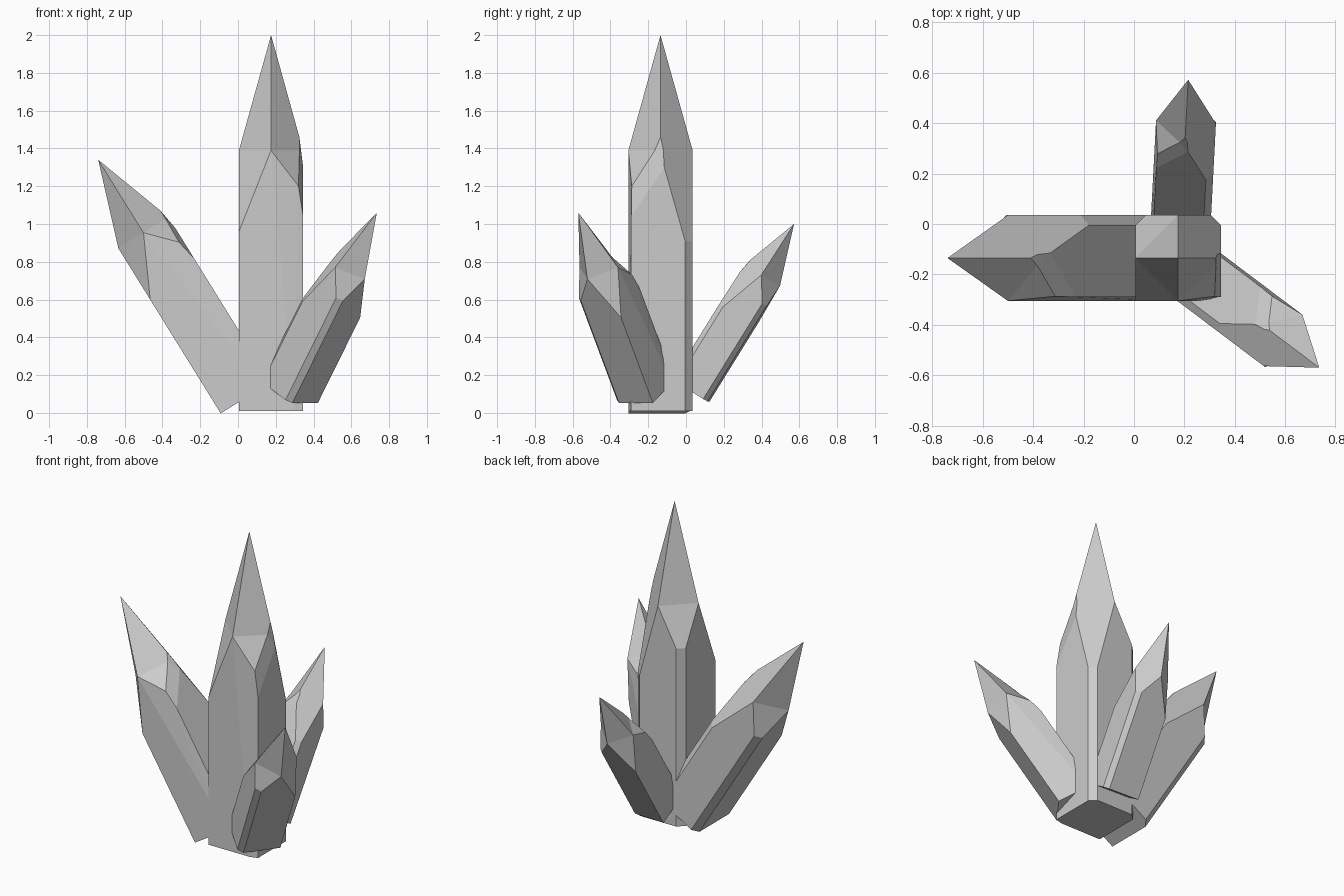
import bpy, bmesh
from math import radians
from mathutils import Matrix

if "Cube" in bpy.data.objects:
    bpy.data.objects.remove(bpy.data.objects["Cube"])

H = 1.99  # height of the unscaled crystal

# Tip, shoulder and ridge points around the crystal axis
POINTS = {
    "tip": (0, 0, H),
    "F": (0, -.17, 1.38), "L": (-.17, 0, 1.38), "K": (0, .17, 1.38),
    "R": (.15, 0, 1.45), "R2": (.155, .014, 1.39), "R3": (.17, .02, 1.29),
    "W": (.15, -.03, 1.38),
    "A": (-.17, -.17, .95), "P": (.145, -.152, 1.19), "Q": (.17, -.155, 1.03),
    "S": (.17, .13, .90), "T": (.13, .17, .90),
    "U": (-.13, .17, 1.14), "V": (-.17, .13, 1.14),
    # base outline
    "a": (-.17, -.17, 0), "g": (.12, -.17, 0), "q": (.17, -.155, 0),
    "s": (.17, .13, 0), "t": (.13, .17, 0), "u": (-.13, .17, 0), "v": (-.17, .13, 0),
}
FACES = [
    # pointed tip
    "tip L F", "tip K L", "tip R R2 R3 S T K", "tip F W R",
    # broken shoulders
    "F L A", "L K U V", "F P W", "W P Q R3", "R W R3 R2",
    # prism sides
    "F A a g", "F g P", "P g q Q", "Q q s S R3", "S s t T",
    "K T t u U", "U u v V", "L V v a A",
    # base
    "a v u t s q g",
]


def crystal(name, tip, yaw=0, size=1, lean=0, squash=(1, 1, 1)):
    """One crystal, leaned towards -x, turned about z and hung from its tip."""
    m = (Matrix.Translation(tip) @ Matrix.Rotation(radians(yaw), 4, 'Z')
         @ Matrix.Scale(size, 4) @ Matrix.Rotation(radians(-lean), 4, 'Y')
         @ Matrix.Diagonal((*squash, 1)) @ Matrix.Translation((0, 0, -H)))
    bm = bmesh.new()
    v = {k: bm.verts.new(p) for k, p in POINTS.items()}
    for f in FACES:
        bm.faces.new([v[k] for k in f.split()])
    bm.transform(m)
    bmesh.ops.recalc_face_normals(bm, faces=bm.faces)
    mesh = bpy.data.meshes.new(name)
    bm.to_mesh(mesh)
    bm.free()
    ob = bpy.data.objects.new(name, mesh)
    bpy.context.collection.objects.link(ob)
    return ob


# Tall upright crystal and three shorter leaning ones
crystal("main_crystal", (.175, -.135, 2.0))
LEAN = dict(lean=31.8, squash=(.92, 1, .745))
crystal("left_crystal", (-.74, -.135, 1.34), **LEAN)
crystal("front_right_crystal", (.735, -.57, 1.06), yaw=143, size=.75, **LEAN)
crystal("back_crystal", (.215, .572, 1.0), yaw=-93, size=.7, **LEAN)
